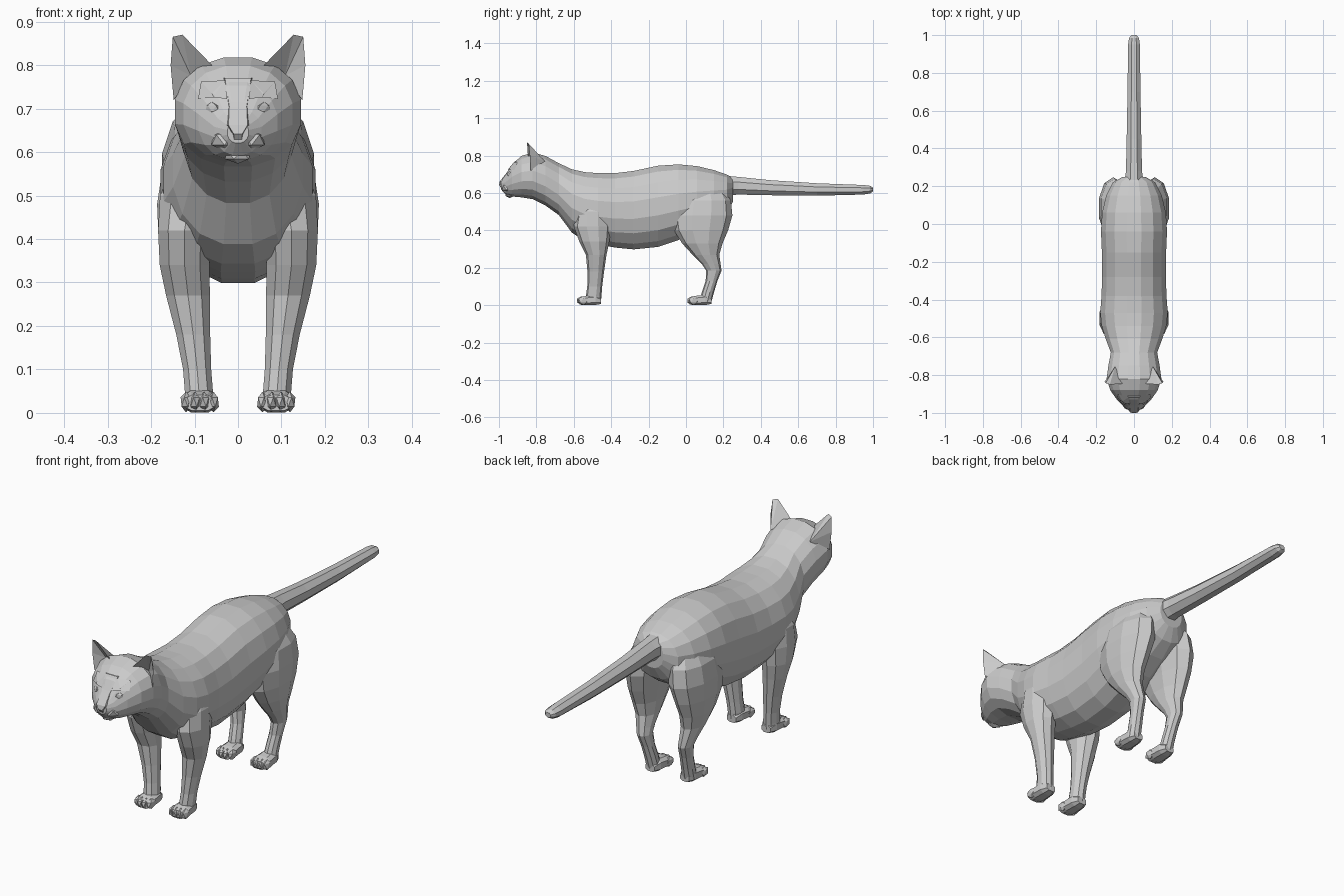
import bpy
import bmesh
import math
from mathutils import Vector, Matrix

cube = bpy.data.objects.get("Cube")
if cube:
    bpy.data.objects.remove(cube, do_unlink=True)

# One plain grey for the whole animal
grey = bpy.data.materials.new("light grey")
grey.use_nodes = True
colour = (0.6, 0.6, 0.6, 1)
grey.diffuse_color = colour
grey.node_tree.nodes["Principled BSDF"].inputs["Base Color"].default_value = colour


def finish(name, bm, mirrored=False):
    """Turn a bmesh into a flat shaded object, optionally mirrored across x."""
    bmesh.ops.recalc_face_normals(bm, faces=bm.faces[:])
    mesh = bpy.data.meshes.new(name)
    bm.to_mesh(mesh)
    bm.free()
    mesh.materials.append(grey)
    obj = bpy.data.objects.new(name, mesh)
    bpy.context.collection.objects.link(obj)
    if mirrored:
        mirror = obj.modifiers.new("mirror", "MIRROR")
        mirror.use_mirror_merge = False
    return obj


def add_loft(bm, rings, sides, make_point, power=1.0):
    """Skin a row of oval rings and cap both ends."""
    def soft(value):
        return math.copysign(abs(value) ** power, value)

    loops = []
    for ring in rings:
        loop = []
        for i in range(sides):
            angle = math.tau * (i + 0.5) / sides
            point = make_point(ring, soft(math.cos(angle)), soft(math.sin(angle)))
            loop.append(bm.verts.new(point))
        loops.append(loop)
    for a, b in zip(loops, loops[1:]):
        for i in range(sides):
            j = (i + 1) % sides
            bm.faces.new((a[i], a[j], b[j], b[i]))
    bm.faces.new(loops[0])
    bm.faces.new(loops[-1])


def along_body(ring, c, s):
    # ring: y, half width, top, bottom
    y, width, top, bottom = ring
    return (width * c, y, (top + bottom) / 2 + (top - bottom) / 2 * s)


def down_leg(ring, c, s):
    # ring: z, centre x, half width, front y, back y
    z, x, width, front, back = ring
    return (x + width * c, (front + back) / 2 + (back - front) / 2 * s, z)


def add_blob(bm, centre, size, turn=0.0, detail=1):
    """A faceted, stretched ball."""
    matrix = (Matrix.Translation(centre) @ Matrix.Rotation(turn, 4, "Z")
              @ Matrix.Diagonal((*size, 1)))
    bmesh.ops.create_icosphere(bm, subdivisions=detail, radius=1, matrix=matrix)


# Head, neck and trunk as one continuous skin
body_rings = [
    (-.99, .025, .67, .62), (-.965, .055, .7, .592), (-.93, .092, .755, .58),
    (-.88, .128, .8, .575), (-.82, .148, .82, .565), (-.75, .138, .8, .53),
    (-.68, .125, .762, .48), (-.61, .152, .73, .385), (-.54, .174, .715, .34),
    (-.47, .182, .71, .322), (-.38, .175, .71, .305), (-.28, .172, .722, .295),
    (-.15, .173, .75, .308), (-.04, .178, .757, .345), (.06, .172, .747, .39),
    (.15, .15, .725, .44), (.22, .115, .7, .49), (.25, .06, .68, .55),
]
bm = bmesh.new()
add_loft(bm, body_rings, 16, along_body, 0.93)
finish("body", bm)

# Tail
bm = bmesh.new()
tail_rings = [(.18, .06, .7, .58), (.28, .046, .69, .588), (.45, .042, .672, .585),
              (.7, .037, .655, .583), (.95, .034, .645, .59), (.985, .028, .64, .597),
              (1, .014, .63, .607)]
add_loft(bm, tail_rings, 8, along_body)
finish("tail", bm)

# Legs
front_leg_rings = [
    (.58, .09, .055, -.55, -.43), (.5, .11, .073, -.585, -.41),
    (.42, .123, .064, -.6, -.4), (.34, .123, .06, -.57, -.41),
    (.27, .115, .053, -.535, -.425), (.18, .103, .041, -.527, -.438),
    (.1, .094, .034, -.528, -.448), (.05, .09, .034, -.535, -.452),
    (.015, .09, .032, -.535, -.455),
]
hind_leg_rings = [
    (.64, .08, .05, -.01, .19), (.56, .1, .078, -.06, .24),
    (.48, .11, .08, -.08, .248), (.4, .118, .068, -.065, .225),
    (.33, .12, .056, -.02, .195), (.27, .115, .045, .035, .178),
    (.22, .109, .036, .085, .185), (.185, .104, .031, .108, .19),
    (.13, .098, .029, .105, .168), (.07, .093, .03, .085, .15),
    (.015, .09, .032, .07, .135),
]
for name, rings in (("front_legs", front_leg_rings), ("hind_legs", hind_leg_rings)):
    bm = bmesh.new()
    add_loft(bm, rings, 10, down_leg)
    finish(name, bm, mirrored=True)

# Paws: a low wedge with four toes
paw_profile = [(0, .024, .04, .006), (-.03, .037, .058, 0), (-.08, .041, .052, 0),
               (-.115, .036, .042, .004)]
for name, heel in (("front_paws", -.455), ("hind_paws", .135)):
    bm = bmesh.new()
    add_loft(bm, paw_profile, 8,
             lambda ring, c, s: Vector(along_body(ring, c, s)) + Vector((.088, heel, 0)), 0.7)
    for step in (-1.5, -.5, .5, 1.5):
        reach = .106 - .008 * abs(step)
        add_blob(bm, (.088 + .021 * step, heel - reach, .025), (.014, .03, .024))
    finish(name, bm, mirrored=True)

# Ears: hollow in front, pointed and closed behind
bm = bmesh.new()
tip_in, tip_out, inner, outer, back, hollow, rim = [bm.verts.new(p) for p in (
    (.128, -.85, .87), (.15, -.842, .865), (.055, -.845, .795), (.148, -.83, .72),
    (.1, -.755, .77), (.108, -.8, .775), (.155, -.835, .8))]
for face in ((inner, hollow, tip_in), (hollow, tip_out, tip_in), (hollow, rim, tip_out),
             (hollow, outer, rim), (inner, tip_in, back), (tip_in, tip_out, back),
             (tip_out, rim, back), (rim, outer, back), (inner, back, outer, hollow)):
    bm.faces.new(face)
finish("ears", bm, mirrored=True)

# Eyes with a slanted brow above each
bm = bmesh.new()
add_blob(bm, (.06, -.942, .7), (.022, .009, .015), 0.65)
finish("eyes", bm, mirrored=True)

bm = bmesh.new()
corners = [bm.verts.new(p) for p in ((.025, -.955, .722), (.055, -.948, .726),
                                     (.092, -.918, .722), (.085, -.9, .762), (.03, -.92, .765))]
centre = bm.verts.new((.06, -.938, .735))
for a, b in zip(corners, corners[1:] + corners[:1]):
    bm.faces.new((a, b, centre))
bm.faces.new(corners)
finish("brows", bm, mirrored=True)

# Muzzle: whisker pads, chin, and a nose bridge wedge
bm = bmesh.new()
add_blob(bm, (.03, -.955, .628), (.036, .032, .027), 0.4)
finish("whisker_pads", bm, mirrored=True)

bm = bmesh.new()
add_blob(bm, (0, -.942, .593), (.034, .026, .02))
finish("chin", bm)

bm = bmesh.new()
bridge_rows = [(.03, -.915, .77), (.02, -.962, .705), (.022, -.996, .662),
               (.01, -1, .642), (.008, -.985, .622)]
rows = [[bm.verts.new((side * x, y + push, z)) for side, push in
         ((-1.6, .04), (-1, 0), (1, 0), (1.6, .04))] for x, y, z in bridge_rows]
for a, b in zip(rows, rows[1:]):
    for i in range(4):
        j = (i + 1) % 4
        bm.faces.new((a[i], a[j], b[j], b[i]))
bm.faces.new(rows[0])
bm.faces.new(rows[-1])
finish("nose", bm)
